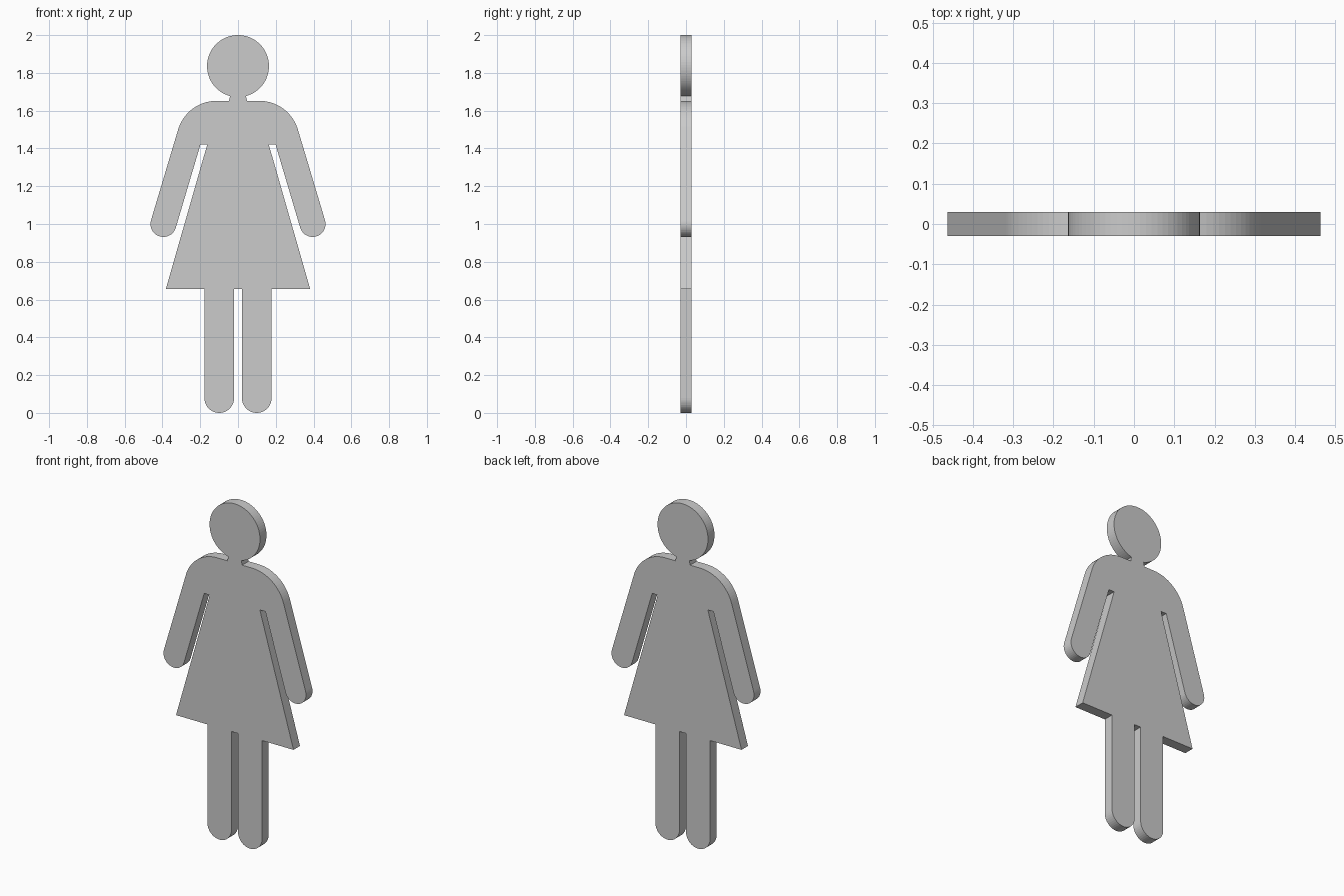
import bpy, bmesh
from math import radians, degrees, sin, cos, acos

if "Cube" in bpy.data.objects:
    bpy.data.objects.remove(bpy.data.objects["Cube"])

THICK = 0.06


def arc(cx, cz, r, start, end, n):
    """Points along an arc, angles in degrees."""
    pts = []
    for i in range(n + 1):
        a = radians(start + (end - start) * i / n)
        pts.append((cx + r * cos(a), cz + r * sin(a)))
    return pts


def extrude_outline(name, pts, thick):
    """Flat plate standing in the xz plane, centred on y = 0."""
    bm = bmesh.new()
    face = bm.faces.new([bm.verts.new((x, -thick / 2, z)) for x, z in pts])
    new = bmesh.ops.extrude_face_region(bm, geom=[face], use_keep_orig=True)["geom"]
    bmesh.ops.translate(bm, vec=(0, thick, 0),
                        verts=[g for g in new if isinstance(g, bmesh.types.BMVert)])
    bmesh.ops.recalc_face_normals(bm, faces=bm.faces)
    mesh = bpy.data.meshes.new(name)
    bm.to_mesh(mesh)
    bm.free()
    obj = bpy.data.objects.new(name, mesh)
    bpy.context.collection.objects.link(obj)
    return obj


ARM = 16.7           # arm tilt in degrees
HEAD_R, NECK = 0.164, 0.042
LEG_X, LEG_R = 0.0995, 0.0785

# Right half of the silhouette, from the crown down to the crotch
half = arc(0, 2 - HEAD_R, HEAD_R, 90, -degrees(acos(NECK / HEAD_R)), 32)   # head
half += [(0.048, 1.652)]                                                   # neck
half += arc(0.113, 1.439, 0.213, 90, ARM, 16)                              # shoulder
half += arc(0.395, 1.0, 0.0685, ARM, ARM - 180, 20)                        # hand
half += [(0.199, 1.42), (0.163, 1.42)]                                     # armpit
half += [(0.382, 0.656), (LEG_X + LEG_R, 0.656)]                           # skirt hem
half += arc(LEG_X, LEG_R, LEG_R, 0, -180, 20)                              # foot
half += [(LEG_X - LEG_R, 0.656)]                                           # inner leg

# Mirror the half, keeping the crown point single
full = half + [(-x, z) for x, z in reversed(half) if x > 1e-5]
extrude_outline("figure_sign", full, THICK)
